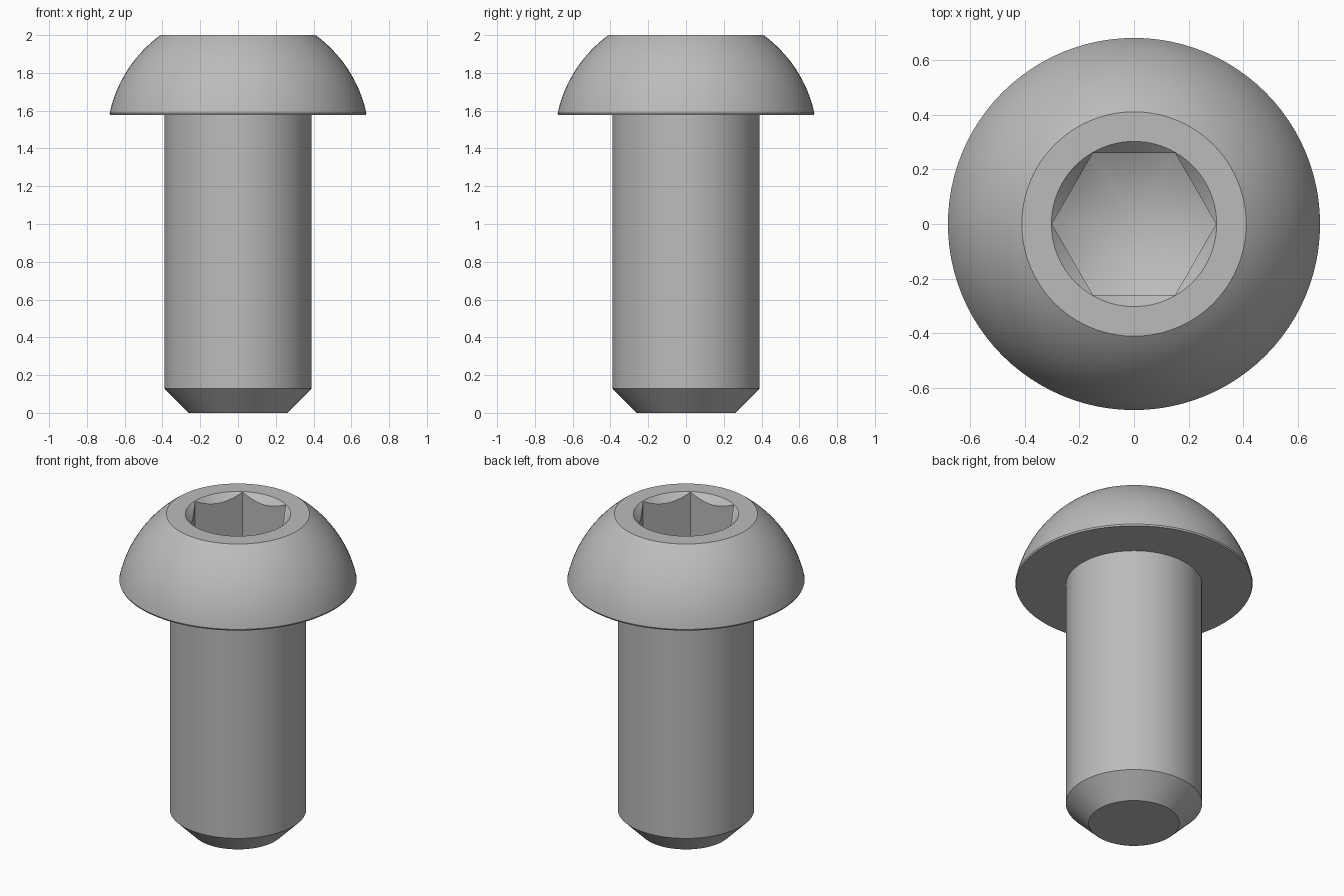
import bpy, bmesh, math

cube = bpy.data.objects.get("Cube")
if cube:
    bpy.data.objects.remove(cube, do_unlink=True)

steel = bpy.data.materials.new("grey_steel")
steel.use_nodes = True
COLOUR = (0.5, 0.5, 0.5, 1)
steel.diffuse_color = COLOUR
steel.node_tree.nodes["Principled BSDF"].inputs["Base Color"].default_value = COLOUR


def lathe(name, profile, sides=96):
    """Closed solid turned about z from (radius, height) points, bottom to top."""
    bm = bmesh.new()
    rings = []
    for r, z in profile:
        count = sides if r > 0 else 1
        rings.append([bm.verts.new((r * math.cos(math.tau * i / sides),
                                    r * math.sin(math.tau * i / sides), z))
                      for i in range(count)])
    for low, high in zip(rings, rings[1:]):
        for i in range(sides):
            j = (i + 1) % sides
            quad = [low[i % len(low)], low[j % len(low)],
                    high[j % len(high)], high[i % len(high)]]
            bm.faces.new(list(dict.fromkeys(quad)))
    # Flat caps where the profile does not end on the axis
    if len(rings[0]) > 1:
        bm.faces.new(rings[0][::-1])
    if len(rings[-1]) > 1:
        bm.faces.new(rings[-1])
    bmesh.ops.recalc_face_normals(bm, faces=bm.faces)
    mesh = bpy.data.meshes.new(name)
    bm.to_mesh(mesh)
    bm.free()
    mesh.materials.append(steel)
    obj = bpy.data.objects.new(name, mesh)
    bpy.context.scene.collection.objects.link(obj)
    return obj


def boolean(target, cutter, operation):
    """Apply a boolean and discard the cutter."""
    mod = target.modifiers.new("cut", 'BOOLEAN')
    mod.operation, mod.object, mod.solver = operation, cutter, 'EXACT'
    bpy.context.view_layer.objects.active = target
    bpy.ops.object.modifier_apply(modifier=mod.name)
    bpy.data.objects.remove(cutter, do_unlink=True)


# Screw body: chamfered tip, shank, underside of head and domed head
SHANK, HEAD, TOP_R = 0.39, 0.68, 0.41
HEAD_Z, TOP_Z, DOME_Z, DOME_R = 1.577, 2.0, 1.438, 0.696
profile = [(0.26, 0), (SHANK, 0.13), (SHANK, HEAD_Z), (HEAD - 0.004, HEAD_Z)]
start, end = math.acos(HEAD / DOME_R), math.acos(TOP_R / DOME_R)
STEPS = 16
for k in range(STEPS + 1):
    a = start + (end - start) * k / STEPS
    profile.append((DOME_R * math.cos(a), DOME_Z + DOME_R * math.sin(a)))
profile[-1] = (TOP_R, TOP_Z)
screw = lathe("button_head_screw", profile)

# Hexagonal socket with a conical drilled floor
socket = lathe("socket_cutter", [(0.3, 1.4), (0.3, 2.1)], sides=6)
drill = lathe("drill_cutter", [(0, 1.53), (0.32, 1.71), (0.32, 2.2)])
boolean(socket, drill, 'INTERSECT')
boolean(screw, socket, 'DIFFERENCE')

# Conical countersink around the socket mouth
countersink = lathe("countersink_cutter", [(0.202, 1.9), (0.402, 2.1)])
boolean(screw, countersink, 'DIFFERENCE')

# Smooth turned surfaces, crisp machined edges
bpy.ops.object.select_all(action='DESELECT')
screw.select_set(True)
bpy.context.view_layer.objects.active = screw
bpy.ops.object.shade_smooth_by_angle(angle=math.radians(25))
